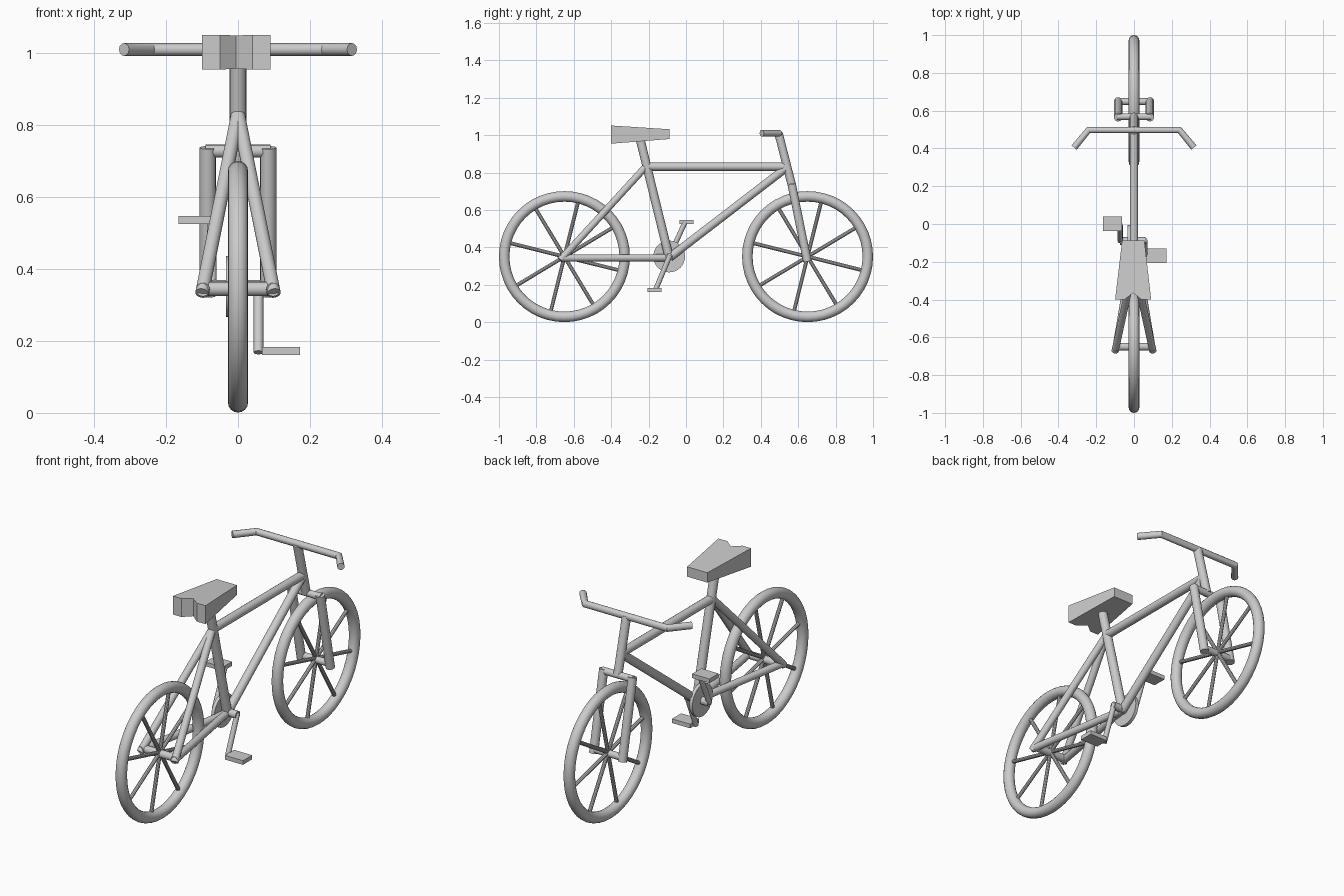
import bpy, bmesh
from math import sin, cos, radians, pi
from mathutils import Vector

if "Cube" in bpy.data.objects:
    bpy.data.objects.remove(bpy.data.objects["Cube"])


def smooth(ob):
    bpy.ops.object.select_all(action='DESELECT')
    ob.select_set(True)
    bpy.context.view_layer.objects.active = ob
    bpy.ops.object.shade_smooth_by_angle(angle=radians(35))


def tube(name, a, b, r, sides=16):
    a, b = Vector(a), Vector(b)
    d = b - a
    bpy.ops.mesh.primitive_cylinder_add(vertices=sides, radius=r, depth=d.length, location=(a + b) / 2)
    ob = bpy.context.object
    ob.name = name
    ob.rotation_euler = d.to_track_quat('Z', 'Y').to_euler()
    smooth(ob)
    return ob


def box(name, centre, size):
    bpy.ops.mesh.primitive_cube_add(size=1, location=centre)
    ob = bpy.context.object
    ob.name = name
    ob.scale = size
    return ob


# wheels: tyre torus plus four full-diameter spokes
def wheel(name, y, z=0.351):
    bpy.ops.mesh.primitive_torus_add(major_radius=0.322, minor_radius=0.028, major_segments=48,
                                     minor_segments=16, location=(0, y, z), rotation=(0, pi / 2, 0))
    tyre = bpy.context.object
    tyre.name = name + "_tyre"
    smooth(tyre)
    for i in range(4):
        t = radians(31 + 45 * i)
        dy, dz = 0.32 * cos(t), 0.32 * sin(t)
        tube(name + "_spoke", (0, y - dy, z - dz), (0, y + dy, z + dz), 0.01, 10)


wheel("rear_wheel", -0.65)
wheel("front_wheel", 0.65)
tube("rear_axle", (-0.1, -0.65, 0.345), (0.1, -0.65, 0.345), 0.02)
tube("front_axle", (-0.085, 0.648, 0.345), (0.085, 0.648, 0.345), 0.018)

# frame
tube("seat_tube", (0, -0.087, 0.335), (0, -0.248, 0.99), 0.0235)
tube("top_tube", (0, -0.215, 0.832), (0, 0.535, 0.832), 0.022)
tube("down_tube", (0, -0.087, 0.347), (0, 0.535, 0.825), 0.022)
tube("head_tube", (0, 0.495, 1.01), (0, 0.568, 0.725), 0.0225)

# paired stays and fork legs
for side, s in (("left", -1), ("right", 1)):
    tube(side + "_seat_stay", (0, -0.215, 0.832), (s * 0.1, -0.672, 0.333), 0.019)
    tube(side + "_chain_stay", (0, -0.09, 0.345), (s * 0.098, -0.672, 0.343), 0.019)
    tube(side + "_fork_leg", (s * 0.084, 0.565, 0.738), (s * 0.084, 0.649, 0.325), 0.0225)
tube("fork_crown", (-0.09, 0.568, 0.728), (0.09, 0.568, 0.728), 0.018)

# handlebar: swept polyline curve with swept-back grips
cu = bpy.data.curves.new("handlebar", 'CURVE')
cu.dimensions = '3D'
cu.bevel_depth = 0.018
cu.bevel_resolution = 4
cu.use_fill_caps = True
path = [(-0.317, 0.405), (-0.24, 0.498), (0.24, 0.498), (0.317, 0.405)]
sp = cu.splines.new('POLY')
sp.points.add(len(path) - 1)
for p, (x, y) in zip(sp.points, path):
    p.co = (x, y, 1.011, 1)
bar = bpy.data.objects.new("handlebar", cu)
bpy.context.collection.objects.link(bar)
bar.select_set(True)
bpy.context.view_layer.objects.active = bar
bpy.ops.object.select_all(action='DESELECT')
bar.select_set(True)
bpy.ops.object.convert(target='MESH')
smooth(bpy.context.object)

# seat: notched wedge outline, thinner toward the nose
outline = [(-0.1, -0.4), (-0.05, -0.4), (-0.005, -0.365), (0.04, -0.4), (0.091, -0.4),
           (0.055, -0.088), (-0.063, -0.088)]
bm = bmesh.new()
rings = []
for z0, z1 in ((0.955, 0.98), (1.052, 1.032)):
    rings.append([bm.verts.new((x, y, z0 + (z1 - z0) * (y + 0.4) / 0.312)) for x, y in outline])
low, high = rings
bm.faces.new(low[::-1])
bm.faces.new(high)
for i in range(len(outline)):
    j = (i + 1) % len(outline)
    bm.faces.new((low[i], low[j], high[j], high[i]))
bmesh.ops.recalc_face_normals(bm, faces=bm.faces)
me = bpy.data.meshes.new("seat")
bm.to_mesh(me)
bm.free()
bpy.context.collection.objects.link(bpy.data.objects.new("seat", me))

# drivetrain: chainring, bottom bracket, cranks and pedals
tube("chainring", (-0.034, -0.09, 0.352), (-0.016, -0.09, 0.352), 0.085, 32)
tube("bottom_bracket", (-0.075, -0.09, 0.35), (0.062, -0.09, 0.35), 0.02)
tube("left_crank", (-0.073, -0.09, 0.35), (-0.073, -0.005, 0.535), 0.0135)
tube("right_crank", (0.057, -0.085, 0.36), (0.057, -0.165, 0.168), 0.0135)
box("left_pedal", (-0.114, 0.002, 0.537), (0.102, 0.076, 0.022))
box("right_pedal", (0.12, -0.168, 0.172), (0.106, 0.076, 0.022))
